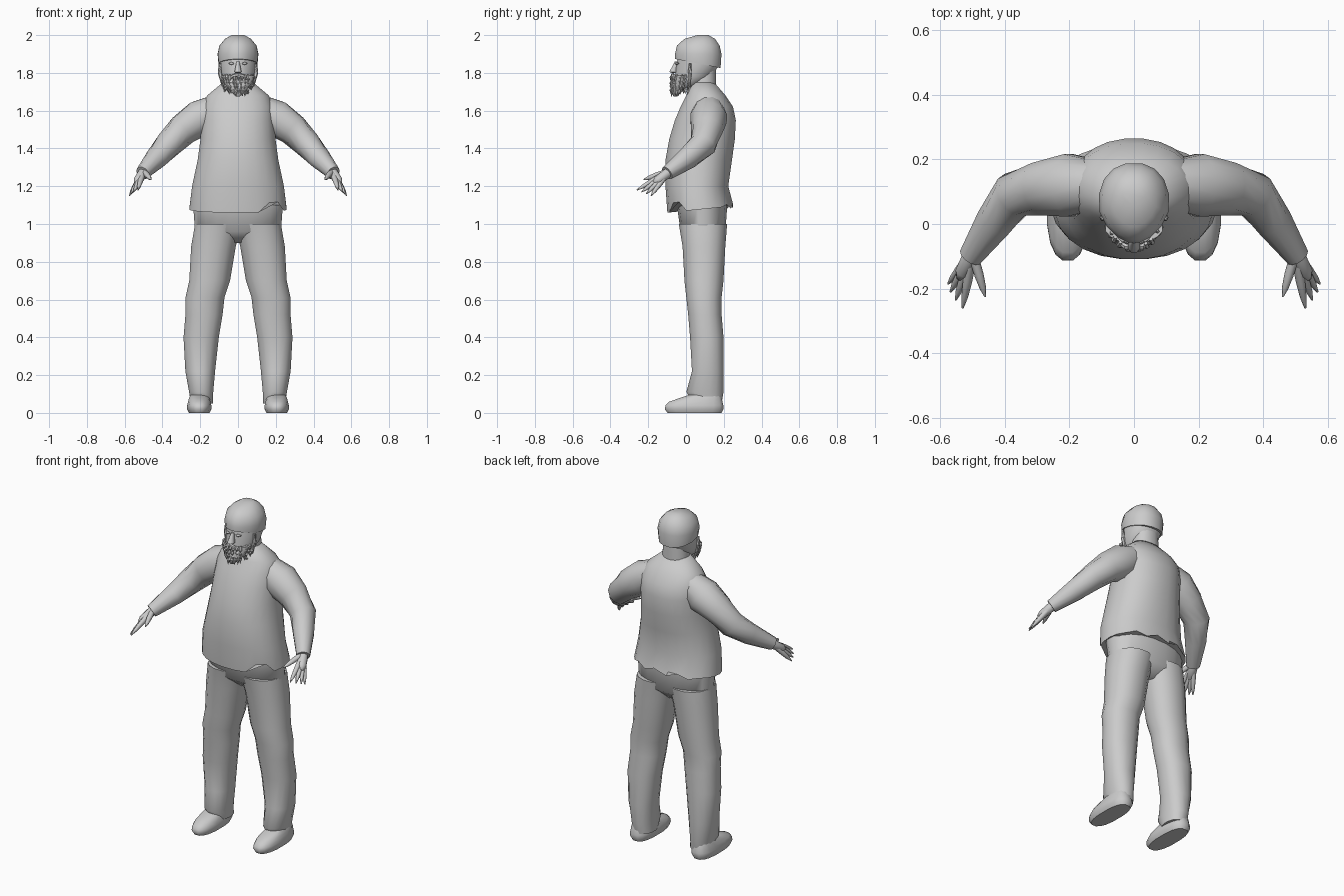
import bpy, bmesh, math, random
from mathutils import Vector

random.seed(4)
cube = bpy.data.objects.get("Cube")
if cube:
    bpy.data.objects.remove(cube, do_unlink=True)

# One plain material for every part
GREY = (.6, .6, .6, 1)
material = bpy.data.materials.new("plain grey")
material.use_nodes = True
material.diffuse_color = GREY
shader = material.node_tree.nodes["Principled BSDF"]
shader.inputs["Base Color"].default_value = GREY


def circle(count):
    """Unit circle as a list of (cosine, sine) pairs."""
    angles = [math.tau * (k + .5) / count for k in range(count)]
    return [(math.cos(angle), math.sin(angle)) for angle in angles]


def squared(value, power):
    """Push a circle coordinate outwards for a boxier outline."""
    return math.copysign(abs(value) ** (2 / power), value)


def level_rings(rows, count=20, power=2.2, taper=0, side=1, warp=None):
    """Level cross-sections from (z, left, right, front, back) rows.
    Taper narrows the front; warp edits the points of the first ring."""
    rings = []
    for z, left, right, front, back in rows:
        ring = []
        for cosine, sine in circle(count):
            u = squared(cosine, power) * (1 - taper * max(0, -sine) ** 2)
            v = squared(sine, power)
            x = (left + right + u * (right - left)) / 2
            y = (front + back + v * (back - front)) / 2
            ring.append(Vector((x * side, y, z)))
        rings.append(ring)
    if warp:
        for point in rings[0]:
            warp(point)
    return rings


def tube_rings(path, count=12, side=1):
    """Round cross-sections square to a path of (x, y, z, radius)."""
    centres = [Vector(stop[:3]) for stop in path]
    last = len(path) - 1
    rings = []
    for i, centre in enumerate(centres):
        along = centres[min(i + 1, last)] - centres[max(i - 1, 0)]
        turn = along.to_track_quat('Z', 'Y')
        ring = []
        for cosine, sine in circle(count):
            point = centre + turn @ Vector((cosine, sine, 0)) * path[i][3]
            ring.append(Vector((point.x * side, point.y, point.z)))
        rings.append(ring)
    return rings


def build(name, shells, angle=60):
    """Skin each list of rings with closed ends, as one smooth object."""
    bm = bmesh.new()
    for rings in shells:
        loops = [[bm.verts.new(point) for point in ring] for ring in rings]
        for low, high in zip(loops, loops[1:]):
            for k in range(len(low)):
                bm.faces.new((low[k - 1], low[k], high[k], high[k - 1]))
        bm.faces.new(loops[0])
        bm.faces.new(loops[-1])
    bmesh.ops.recalc_face_normals(bm, faces=bm.faces[:])
    mesh = bpy.data.meshes.new(name)
    bm.to_mesh(mesh)
    bm.free()
    mesh.materials.append(material)
    part = bpy.data.objects.new(name, mesh)
    bpy.context.collection.objects.link(part)
    bpy.ops.object.select_all(action='DESELECT')
    part.select_set(True)
    bpy.context.view_layer.objects.active = part
    bpy.ops.object.shade_smooth_by_angle(angle=math.radians(angle))


def centred(*rows):
    """Rows of (z, half width, front, back) about the middle plane."""
    return [(z, -half, half, front, back) for z, half, front, back in rows]


def rumple_hem(point):
    """Hang the hem lower in front, with a fold and a wavy back."""
    point.z += point.y / 10
    if point.y < 0 and .14 < point.x < .22:
        point.z += .05
    if point.y > .2:
        point.z += math.sin(point.x * 45) / 80


def slope_brim(point):
    """Raise the cap's edge over the brow and drop it behind."""
    point.z -= (point.y - .06) / 5


# Shirt body
build("shirt", [level_rings(centred(
    (1.07, .26, -.1, .25), (1.2, .245, -.11, .225), (1.34, .215, -.11, .245),
    (1.45, .2, -.09, .26), (1.55, .195, -.06, .265), (1.62, .19, -.03, .25),
    (1.68, .165, 0, .21), (1.75, .08, .03, .15)),
    count=24, warp=rumple_hem)])

# Seat and waist of the trousers
build("trouser_seat", [level_rings(centred(
    (.9, .05, .04, .15), (.96, .23, -.03, .21), (1.1, .24, -.05, .22)))])

wrist = Vector((.5, -.09, 1.28))
for side, word in ((1, "left"), (-1, "right")):
    # Sleeve, from inside the shoulder to the cuff
    build(word + "_sleeve", [tube_rings([
        (.08, .12, 1.63, .07), (.2, .12, 1.56, .1), (.29, .11, 1.5, .085),
        (.37, .09, 1.42, .073), (.43, .01, 1.35, .06),
        (.505, -.1, 1.27, .038)], side=side)])

    # Hand: a palm, a thumb and a fan of four fingers
    hand = [tube_rings([
        (.48, -.06, 1.3, .026), (.51, -.11, 1.26, .026),
        (.53, -.15, 1.23, .024), (.54, -.17, 1.22, .01)], side=side)]
    tips = [Vector((.53 + .045 * math.sin(i / 2), -.26 + i / 40, 1.18 - i / 100))
            for i in range(4)]
    tips.append(Vector((.46, -.225, 1.235)))
    for tip in tips:
        path = [(*wrist.lerp(tip, f), .016 - .013 * f ** 4)
                for f in (.1, .5, .8, 1)]
        hand.append(tube_rings(path, count=7, side=side))
    build(word + "_hand", hand)

    # Trouser leg
    build(word + "_trouser_leg", [level_rings([
        (.05, .13, .25, .04, .19), (.11, .13, .26, 0, .2),
        (.22, .12, .28, .03, .2), (.4, .1, .29, .02, .2),
        (.52, .08, .28, .01, .19), (.61, .07, .28, 0, .19),
        (.7, .04, .26, -.01, .2), (.88, .01, .25, -.02, .21),
        (1, -.02, .23, -.04, .22)], count=16, side=side)])

    # Shoe: a low sole outline that draws back to the ankle
    build(word + "_shoe", [level_rings([
        (z, .14 + inset, .27 - inset, front, .2 - inset)
        for z, inset, front in ((0, .01, -.1), (.02, 0, -.115), (.04, 0, -.11),
                                (.06, .005, -.09), (.08, .01, -.03), (.1, .02, .03))],
        count=16, power=2.7, taper=.15, side=side)], angle=45)

# Neck, face and cap
build("neck", [level_rings(centred((1.69, .08, .03, .16), (1.84, .07, .02, .16)))])
build("head", [level_rings(centred(
    (1.71, .04, -.04, .03), (1.74, .07, -.06, .08), (1.78, .09, -.06, .14),
    (1.85, .1, -.05, .18), (1.92, .1, -.04, .17)), taper=.25)])
build("cap", [level_rings(centred(
    (1.85, .105, -.06, .185), (1.9, .11, -.06, .19), (1.945, .1, -.05, .18),
    (1.98, .07, -.01, .155), (2, .035, .06, .12)),
    count=16, taper=.3, warp=slope_brim)], angle=50)

# Nose and eyes
build("nose", [level_rings(centred(
    (1.8, .012, -.075, -.04), (1.805, .02, -.09, -.04), (1.86, .008, -.06, -.04)),
    count=8)])
build("eyes", [tube_rings([
    (.02, -.05, 1.85, .003), (.035, -.05, 1.85, .008), (.05, -.04, 1.85, .003)],
    count=8, side=side) for side in (1, -1)])

# Beard: a soft core, then rows of ragged tufts wrapped around the jaw
beard = [level_rings(centred(
    (1.675, .01, -.065, -.045), (1.7, .04, -.08, -.02),
    (1.74, .07, -.08, .02), (1.785, .09, -.06, .035)), count=16, taper=.2)]
for row in range(4):
    top = 1.79 - row / 45
    width = .087 - row ** 2 / 250
    for k in range(13):
        angle = math.pi * (k + random.random() / 2) / 12.5
        x, y = width * math.cos(angle), .02 - .1 * math.sin(angle)
        drop = random.uniform(.03, .05)
        beard.append(tube_rings([
            (x * .93, y + .01, top, .006), (x, y, top - drop / 2, .009),
            (x, y, top - drop, .002)], count=5))

# Moustache and sideburns
for side in (1, -1):
    beard.append(tube_rings([
        (0, -.07, 1.79, .01), (.025, -.07, 1.785, .01), (.05, -.055, 1.765, .005)],
        count=6, side=side))
    beard.append(tube_rings([
        (.095, .02, 1.85, .008), (.095, .02, 1.8, .012), (.08, .02, 1.73, .006)],
        count=6, side=side))
build("beard", beard, angle=35)
